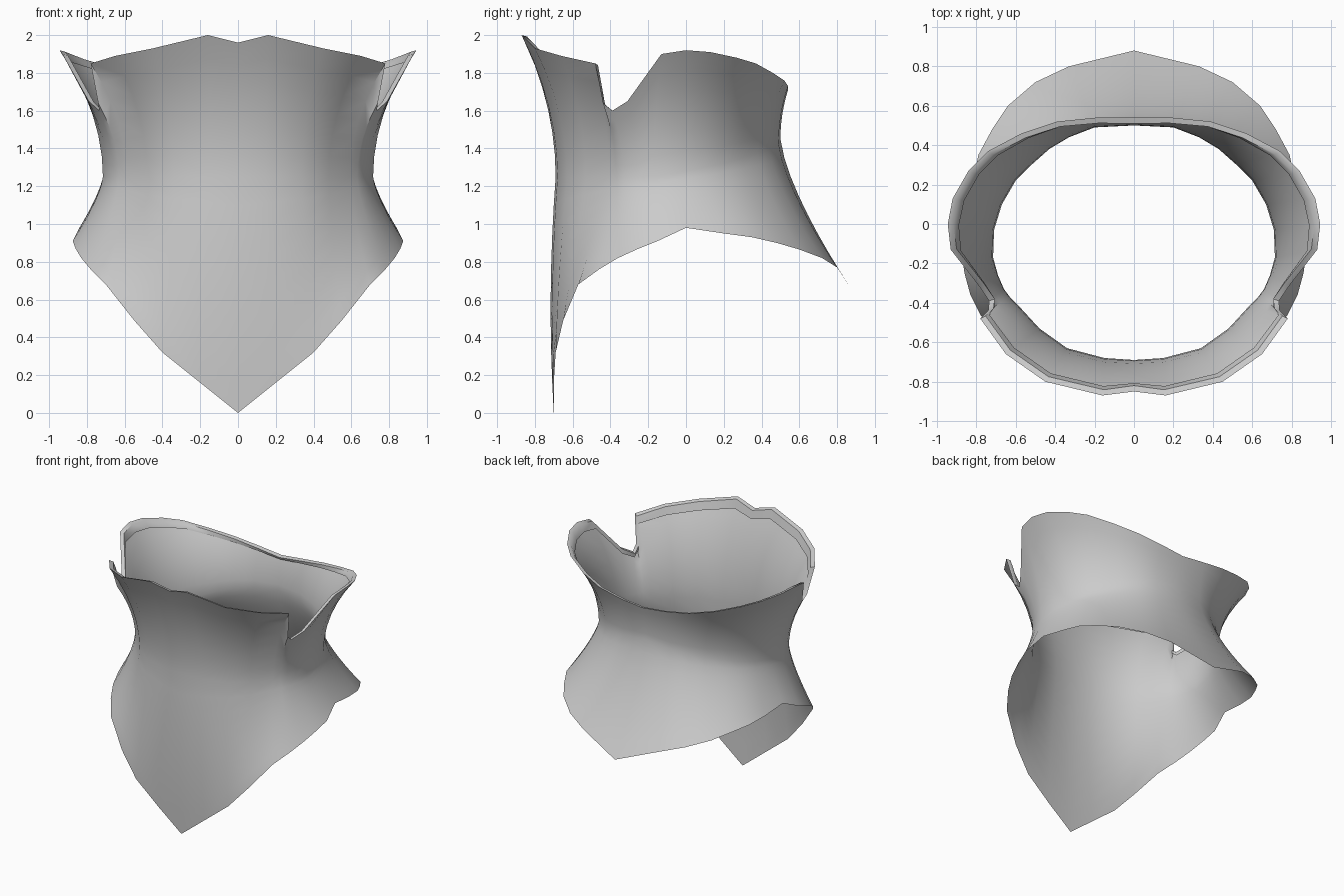
import bpy, bmesh
from mathutils import Vector

if "Cube" in bpy.data.objects:
    bpy.data.objects.remove(bpy.data.objects["Cube"])

# Half outlines running from centre front round the side to centre back
hem = [(0, -.70, 0), (.2, -.70, .16), (.4, -.69, .32), (.55, -.65, .49), (.70, -.57, .68),
       (.78, -.46, .76), (.83, -.36, .82), (.86, -.25, .87), (.875, -.15, .91),
       (.84, 0, .98), (.82, .2, .95), (.79, .35, .93), (.72, .48, .90), (.64, .6, .865),
       (.5, .72, .82), (.33, .8, .77), (0, .88, .65)]
waist = [(0, -.69), (.15, -.68), (.34, -.63), (.48, -.53), (.59, -.41), (.63, -.37),
         (.66, -.33), (.69, -.26), (.715, -.17), (.71, -.03), (.67, .1), (.6, .22),
         (.52, .30), (.43, .38), (.33, .44), (.2, .49), (0, .5)]
# The top edge includes the notch beside the cheek
top = [(0, -.85, 1.96), (.16, -.87, 2.0), (.45, -.80, 1.93), (.65, -.66, 1.89),
       (.78, -.48, 1.85), (.74, -.44, 1.64), (.735, -.39, 1.6), (.79, -.31, 1.65),
       (.93, -.13, 1.90), (.945, 0, 1.92), (.92, .13, 1.91), (.84, .27, 1.88),
       (.74, .37, 1.85), (.57, .46, 1.80), (.39, .52, 1.76), (.19, .54, 1.73), (0, .54, 1.71)]
LOWER, UPPER = 8, 6


def flare(mid, end, t, power):
    """Point on a profile leaving the waist upright and flaring to an edge."""
    p = mid.lerp(end, t ** power)
    p.z = mid.z + (end.z - mid.z) * t
    return p


def column(i):
    w = Vector((*waist[i], 1.25 + .2 * max(0, (i - 8) / 8)))
    low, high = Vector(hem[i]), Vector(top[i])
    front = max(0, 1 - i / 6)
    pts = []
    for k in range(LOWER, 0, -1):
        t = k / LOWER
        p = flare(w, low, t, 1.4)
        p.y -= .09 * front * t * (1 - t)      # slight belly in the front flap
        pts.append(p)
    pts += [flare(w, high, k / UPPER, 2) for k in range(UPPER + 1)]
    # rolled lip folded inward along the top edge
    inward = Vector((-w.x, -.1 - w.y, 0)).normalized()
    pts.append(high + inward * .03 - Vector((0, 0, .008)))
    pts.append(flare(w, high, .9, 2) + inward * .012)
    return pts


def make_cover():
    bm = bmesh.new()
    cols = [[bm.verts.new(p) for p in column(i)] for i in range(len(hem))]
    for a, b in zip(cols, cols[1:]):
        for j in range(len(a) - 1):
            bm.faces.new((a[j], b[j], b[j + 1], a[j + 1]))
    mesh = bpy.data.meshes.new("neck_cover")
    bm.to_mesh(mesh)
    bm.free()
    obj = bpy.data.objects.new("neck_cover", mesh)
    bpy.context.collection.objects.link(obj)
    return obj


cover = make_cover()
cloth = bpy.data.materials.new("grey_cloth")
cloth.diffuse_color = (.6, .6, .6, 1)
cloth.use_nodes = True
cloth.node_tree.nodes["Principled BSDF"].inputs["Base Color"].default_value = cloth.diffuse_color
cover.data.materials.append(cloth)

# Other half
mirror = cover.modifiers.new("mirror", 'MIRROR')
mirror.use_clip = True
mirror.merge_threshold = .001

bpy.context.view_layer.objects.active = cover
cover.select_set(True)
bpy.ops.object.modifier_apply(modifier="mirror")
bpy.ops.object.shade_smooth_by_angle(angle=.9)
